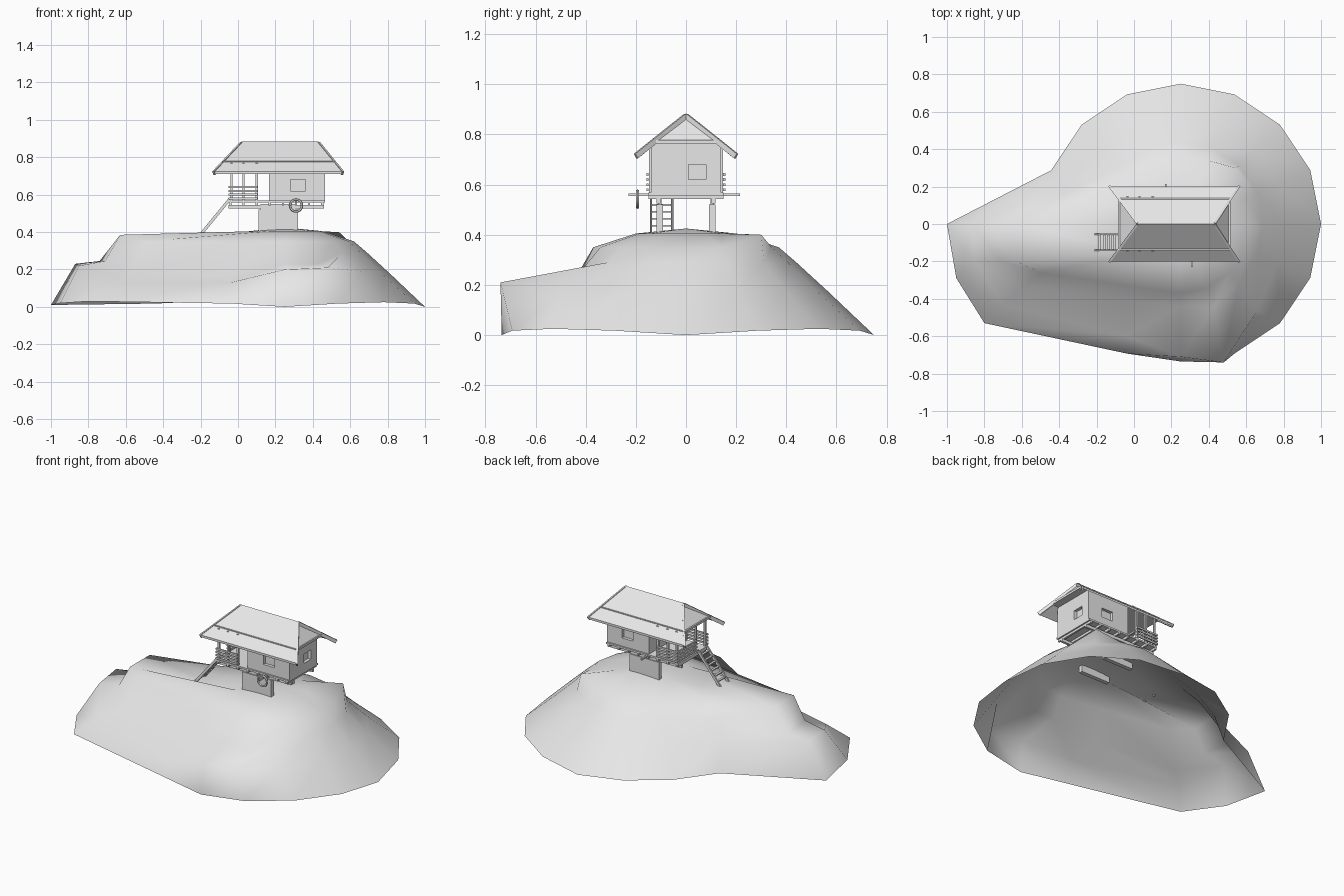
import bpy, bmesh
from math import sin, cos, pi, radians
from mathutils import Vector

default_cube = bpy.data.objects.get("Cube")
if default_cube:
    bpy.data.objects.remove(default_cube)

# One plain grey for everything
grey = bpy.data.materials.new("plain_grey")
grey.use_nodes = True
colour = (0.8, 0.8, 0.8, 1)
grey.diffuse_color = colour
grey.node_tree.nodes["Principled BSDF"].inputs["Base Color"].default_value = colour


def make(name, verts, faces):
    mesh = bpy.data.meshes.new(name)
    mesh.from_pydata(verts, [], faces)
    bm = bmesh.new()
    bm.from_mesh(mesh)
    bmesh.ops.recalc_face_normals(bm, faces=bm.faces)
    bm.to_mesh(mesh)
    bm.free()
    mesh.materials.append(grey)
    obj = bpy.data.objects.new(name, mesh)
    bpy.context.collection.objects.link(obj)
    return obj


BOX_FACES = [(0, 1, 3, 2), (4, 6, 7, 5), (0, 4, 5, 1), (2, 3, 7, 6), (0, 2, 6, 4), (1, 5, 7, 3)]


def box(name, xs, ys, zs):
    return make(name, [(x, y, z) for x in xs for y in ys for z in zs], BOX_FACES)


def beam(name, start, end, width, height):
    """Square-section bar between two points."""
    start, end = Vector(start), Vector(end)
    along = (end - start).normalized()
    helper = Vector((0, 0, 1)) if abs(along.z) < 0.99 else Vector((1, 0, 0))
    side = along.cross(helper).normalized() * width / 2
    up = side.cross(along).normalized() * height / 2
    verts = [p + side * s + up * t for p in (start, end) for s in (-1, 1) for t in (-1, 1)]
    return make(name, verts, BOX_FACES)


def recess(target, name, xs, ys, zs):
    """Cut a window recess into a wall block."""
    cutter = box(name + "_cutter", xs, ys, zs)
    cutter.hide_render = True
    cutter.hide_set(True)
    cutter.hide_viewport = True
    mod = target.modifiers.new(name, "BOOLEAN")
    mod.object = cutter
    mod.solver = "EXACT"


# Hill: stacked rings, each a circle with some corners pulled out into the spur and shelf
SIDES = 16
CENTRE = 0.25
rings = [
    (0.75, 0, {8: (-1, 0, 0.01), 9: (-0.95, -0.29, 0.02), 10: (-0.8, -0.53, 0.03),
               12: (0.25, -0.735, 0)}),
    (0.56, 0.18, {7: (-0.42, 0.23, 0.2), 8: (-0.87, 0, 0.23), 9: (-0.85, -0.2, 0.22),
                  10: (-0.7, -0.43, 0.13), 11: (-0.04, -0.6, 0.13), 12: (0.25, -0.71, 0.2),
                  13: (0.48, -0.74, 0.21), 14: (0.66, -0.46, 0.19)}),
    (0.44, 0.29, {7: (-0.35, 0.17, 0.3), 8: (-0.74, 0, 0.245), 9: (-0.71, -0.2, 0.245),
                  10: (-0.6, -0.34, 0.15), 11: (-0.04, -0.41, 0.17), 12: (0.25, -0.44, 0.23),
                  13: (0.43, -0.44, 0.23)}),
    (0.37, 0.35, {2: (0.54, 0.3, 0.4), 7: (-0.25, 0.13, 0.37), 8: (-0.63, 0, 0.385),
                  9: (-0.63, -0.2, 0.385), 10: (-0.5, -0.26, 0.35), 11: (-0.04, -0.33, 0.35)}),
    (0.2, 0.405, {8: (-0.1, 0, 0.385), 9: (-0.08, -0.13, 0.385)}),
]
verts, faces = [], []
for level, (radius, height, pulled) in enumerate(rings):
    for i in range(SIDES):
        a = 2 * pi * i / SIDES
        ripple = 0.025 * abs(sin(2 * a)) if level == 0 else 0
        point = (CENTRE + radius * cos(a), radius * sin(a), height + ripple)
        verts.append(pulled.get(i, point))
        if level:
            j = (i + 1) % SIDES
            low, high = (level - 1) * SIDES, level * SIDES
            faces.append((low + i, low + j, high + j, high + i))
summit = len(verts)
verts.append((CENTRE, 0, 0.425))
last = summit - SIDES
faces += [(last + i, last + (i + 1) % SIDES, summit) for i in range(SIDES)]
hill = make("hill", verts, faces)
bpy.context.view_layer.objects.active = hill
hill.select_set(True)
bpy.ops.object.shade_smooth_by_angle(angle=radians(70))
hill.select_set(False)

# Cabin block with recessed windows
cabin = box("cabin_walls", (0.165, 0.465), (-0.14, 0.14), (0.565, 0.77))
WINDOW = (0.62, 0.68)
for name, side in (("front_window", -1), ("back_window", 1)):
    recess(cabin, name, (0.28, 0.36), sorted((side * 0.12, side * 0.2)), WINDOW)
recess(cabin, "end_window", (0.445, 0.5), (0.01, 0.08), WINDOW)

# Floor, long bearers and cross joists
box("floor", (-0.05, 0.465), (-0.15, 0.15), (0.557, 0.568))
for side in (-1, 1):
    beam("floor_bearer", (-0.05, side * 0.11, 0.535), (0.46, side * 0.11, 0.535), 0.015, 0.02)
for i in range(8):
    x = -0.04 + i * 0.07
    beam("floor_joist", (x, -0.15, 0.55), (x, 0.15, 0.55), 0.012, 0.015)

# Support panels with narrow heads, sunk into the hill
for side in (-1, 1):
    y = side * 0.105
    box("support_panel", (0.11, 0.32), (y - 0.013, y + 0.013), (0.37, 0.52))
    box("support_head", (0.12, 0.31), (y - 0.007, y + 0.007), (0.52, 0.55))

# Porch posts and railings
RAIL_HEIGHTS = [0.58 + 0.02 * k for k in range(4)]
for side in (-1, 1):
    y = side * 0.148
    for x in (-0.035, 0.03, 0.1):
        beam("porch_post", (x, y * 0.96, 0.56), (x, y * 0.96, 0.77), 0.012, 0.012)
    for z in RAIL_HEIGHTS:
        beam("side_rail", (-0.05, y + side * 0.006, z), (0.105, y + side * 0.006, z), 0.008, 0.011)
beam("gate_post", (-0.035, -0.04, 0.56), (-0.035, -0.04, 0.65), 0.012, 0.012)
for z in RAIL_HEIGHTS:
    beam("end_rail", (-0.045, -0.045, z), (-0.045, 0.15, z), 0.008, 0.011)

# Ladder
foot, top = Vector((-0.205, 0, 0.38)), Vector((-0.045, 0, 0.575))
LEFT_SIDE, RIGHT_SIDE = Vector((0, -0.055, 0)), Vector((0, -0.14, 0))
for offset in (LEFT_SIDE, RIGHT_SIDE):
    beam("ladder_side", foot + offset, top + offset, 0.009, 0.016)
for k in range(1, 7):
    p = foot.lerp(top, k / 7)
    beam("ladder_rung", p + LEFT_SIDE, p + RIGHT_SIDE, 0.014, 0.007)

# Attic with leaning gable ends, and a thin trim below it
X_MIN, X_MAX = -0.08, 0.51
RIDGE = (0.02, 0.43)
make("attic",
     [(x, y, 0.775) for x in (X_MIN, X_MAX) for y in (-0.125, 0.125)] + [(x, 0, 0.868) for x in RIDGE],
     [(0, 1, 3, 2), (0, 4, 1), (2, 3, 5), (0, 2, 5, 4), (1, 4, 5, 3)])
box("attic_trim", (X_MIN - 0.005, X_MAX + 0.005), (-0.138, 0.138), (0.765, 0.779))

# Roof slopes with sloping edge boards
for side in (-1, 1):
    eave = [(-0.13, side * 0.2, 0.725), (0.56, side * 0.2, 0.725)]
    ridge = [(RIDGE[0], 0, 0.884), (RIDGE[1], 0, 0.884)]
    slope = eave + ridge
    under = [(x, y, z - 0.014) for x, y, z in slope]
    make("roof_slope", slope + under,
         [(0, 1, 3, 2), (4, 6, 7, 5), (0, 4, 5, 1), (2, 3, 7, 6), (0, 2, 6, 4), (1, 5, 7, 3)])
    for low, high in zip(eave, ridge):
        drop = Vector((0, 0, -0.011))
        beam("roof_edge_board", Vector(low) + drop, Vector(high) + drop, 0.012, 0.022)

# Cross pipes and hanging wheel
beam("front_pipe", (0.31, -0.23, 0.56), (0.31, -0.1, 0.56), 0.01, 0.01)
beam("back_pipe", (0.17, 0.1, 0.56), (0.17, 0.215, 0.56), 0.01, 0.01)
bpy.ops.mesh.primitive_torus_add(major_radius=0.032, minor_radius=0.007, major_segments=20,
                                 minor_segments=6, location=(0.31, -0.193, 0.542),
                                 rotation=(pi / 2, 0, 0))
wheel = bpy.context.object
wheel.name = "wheel"
wheel.data.materials.append(grey)
bpy.ops.object.shade_smooth_by_angle()
